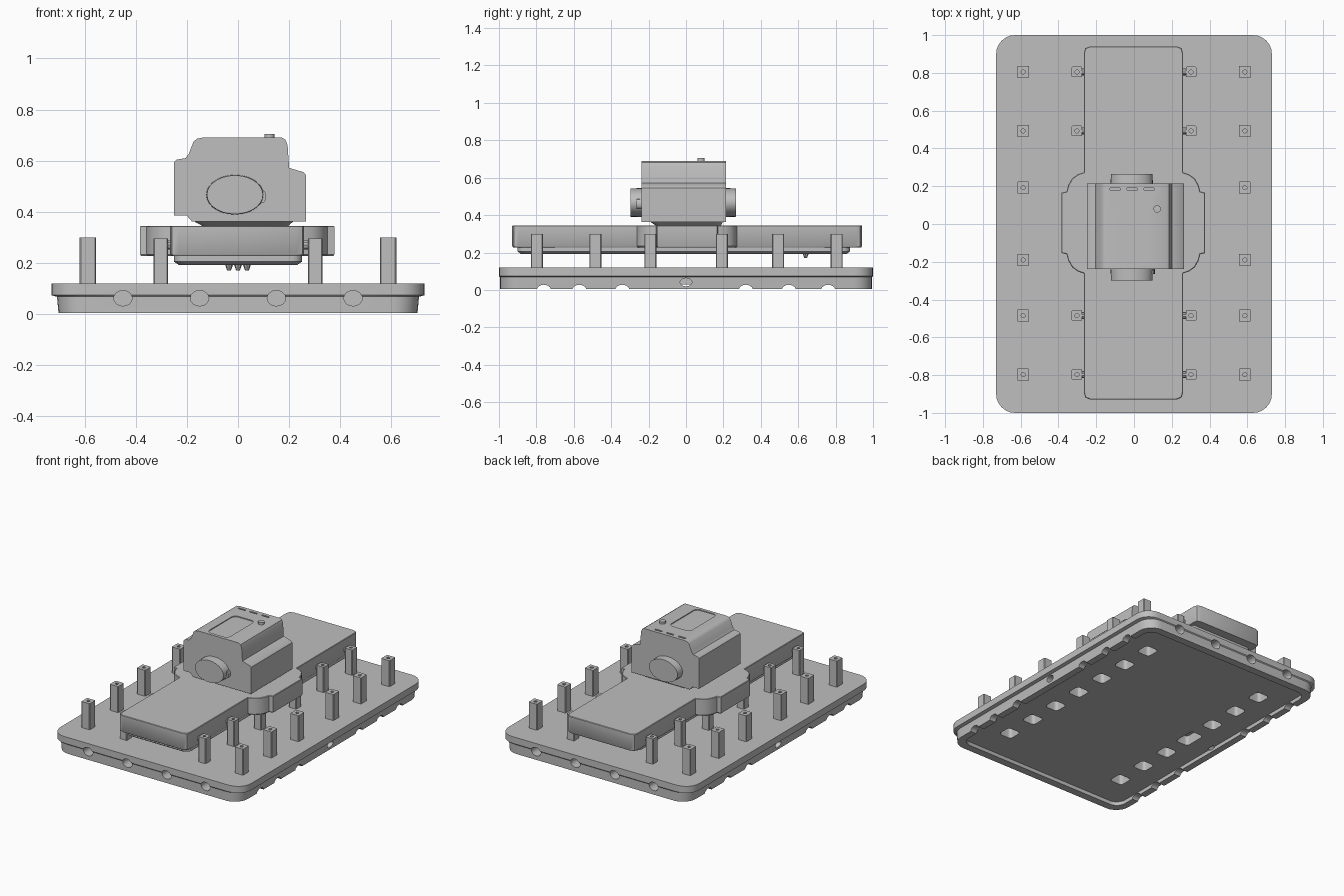
import bpy
import bmesh
from math import sin, cos, pi

cube = bpy.data.objects.get("Cube")
if cube:
    bpy.data.objects.remove(cube)

grey = bpy.data.materials.new("plain grey")
grey.use_nodes = True
GREY = (0.52, 0.52, 0.52, 1)
grey.diffuse_color = GREY
grey.node_tree.nodes["Principled BSDF"].inputs["Base Color"].default_value = GREY


def stack(name, rings):
    """Closed solid through matching rings of points."""
    bm = bmesh.new()
    loops = [[bm.verts.new(p) for p in ring] for ring in rings]
    n = len(loops[0])
    for a, b in zip(loops, loops[1:]):
        for i in range(n):
            j = (i + 1) % n
            bm.faces.new((a[i], a[j], b[j], b[i]))
    bm.faces.new(loops[0][::-1])
    bm.faces.new(loops[-1])
    bmesh.ops.recalc_face_normals(bm, faces=bm.faces)
    mesh = bpy.data.meshes.new(name)
    bm.to_mesh(mesh)
    bm.free()
    mesh.materials.append(grey)
    ob = bpy.data.objects.new(name, mesh)
    bpy.context.collection.objects.link(ob)
    return ob


def rounded(hx, hy, r, z, cx=0, cy=0, n=6):
    """Rounded rectangle ring at height z."""
    pts = []
    for k, (sx, sy) in enumerate([(1, 1), (-1, 1), (-1, -1), (1, -1)]):
        for i in range(n + 1):
            a = (k + i / n) * pi / 2
            pts.append((cx + sx * (hx - r) + r * cos(a), cy + sy * (hy - r) + r * sin(a), z))
    return pts


def oval(axis, start, end, u, v, ru, rv, name, n=24, taper=1):
    """Elliptic cylinder along an axis, u and v being the other two axes."""
    rings = []
    for t, s in ((start, 1), (end, taper)):
        ring = []
        for i in range(n):
            p = [u + s * ru * cos(2 * pi * i / n), v + s * rv * sin(2 * pi * i / n)]
            p.insert("xyz".index(axis), t)
            ring.append(p)
        rings.append(ring)
    return stack(name, rings)


def cut(ob, cutters):
    bpy.context.view_layer.objects.active = ob
    for c in cutters:
        mod = ob.modifiers.new("cut", "BOOLEAN")
        mod.object, mod.operation, mod.solver = c, "DIFFERENCE", "EXACT"
        bpy.ops.object.modifier_apply(modifier=mod.name)
        bpy.data.objects.remove(c)


def smooth(ob, angle=0.6):
    bpy.ops.object.select_all(action="DESELECT")
    ob.select_set(True)
    bpy.context.view_layer.objects.active = ob
    bpy.ops.object.shade_smooth_by_angle(angle=angle)


# Base tray: nearly upright skirt under an overhanging lip
tray = stack("base_tray", [rounded(0.73 - dx, 1 - dy, 0.1, z) for dx, dy, z in
                           ((0.028, 0.006, 0.004), (0.022, 0.005, 0.068), (0, 0, 0.074), (0, 0, 0.12))])

# Shallow hollow underside, deep sockets, edge notches and wall holes
cutters = [stack("recess", [rounded(0.655, 0.94, 0.07, z) for z in (-0.1, 0.03)])]
for sx in (-1, 1):
    for k in range(-3, 4):
        length = 0.08 if k == 0 and sx < 0 else 0.05
        cutters.append(stack("socket", [rounded(0.05, length, 0.022, 0.02, sx * 0.465, k * 0.23),
                                        rounded(0.044, length - 0.006, 0.02, 0.095, sx * 0.465, k * 0.23)]))
    for y in (-0.76, -0.57, -0.34, 0.32, 0.55, 0.76):
        cutters.append(oval("x", sx * 0.6, sx * 0.8, y, 0, 0.038, 0.028, "notch", 12))
    cutters.append(oval("x", sx * 0.64, sx * 0.8, 0, 0.041, 0.032, 0.022, "side_hole", 16))
    for x in (-0.45, -0.15, 0.15, 0.45):
        cutters.append(oval("y", sx * 0.92, sx * 1.1, x, 0.062, 0.036, 0.03, "end_hole", 16))
cut(tray, cutters)
smooth(tray)

# Two rows of outer posts and two rows of inner posts
ROWS = (-0.797, -0.485, -0.19, 0.192, 0.493, 0.805)


def post(name, x, y, half, top):
    ob = stack(name, [rounded(half, half, 0.004, z, x, y, 1) for z in (0.11, top)])
    if top > 0.25:
        cut(ob, [oval("z", top - 0.015, top + 0.02, x, y, 0.011, 0.011, "dimple", 10)])


for side, sx in (("right", -1), ("left", 1)):
    for i, y in enumerate(ROWS):
        post(f"outer_post_{side}_{i}", sx * 0.587, y, 0.032, 0.3)
        under_wing = abs(y) < 0.3
        post(f"inner_post_{side}_{i}", sx * 0.302, y, 0.028, 0.25 if under_wing else 0.295)
        # Peg joining a free inner post to the deck
        if not under_wing:
            oval("x", sx * 0.25, sx * 0.28, y, 0.27, 0.018, 0.018, f"peg_{side}_{i}", 10)

# Deck with rounded wings at its middle
QUARTER = [(0.38, 0.16), (0.354, 0.166), (0.345, 0.2), (0.325, 0.235), (0.295, 0.257), (0.262, 0.268),
           (0.262, 0.9), (0.255, 0.925), (0.23, 0.935)]


def deck_ring(z, inset=0):
    q = [(x - inset, y - inset) for x, y in QUARTER]
    ring = q + [(-x, y) for x, y in q[::-1]]
    ring += [(-x, -y) for x, y in ring]
    return [(x - 0.003, y + 0.006, z) for x, y in ring]


smooth(stack("deck", [deck_ring(0.228, 0.004), deck_ring(0.234), deck_ring(0.342), deck_ring(0.345, 0.003)]))
smooth(stack("deck_underside", [rounded(0.23, 0.87, 0.04, 0.192, 0, -0.012),
                                rounded(0.25, 0.888, 0.04, 0.205, 0, -0.012),
                                rounded(0.25, 0.888, 0.04, 0.24, 0, -0.012)]))
for x in (-0.035, 0, 0.035):
    oval("z", 0.2, 0.17, x, 0.64, 0.018, 0.018, "underside_pin", 8, 0.4)

# Machine housing on a tapered foot
smooth(stack("housing_foot", [rounded(0.16, 0.17, 0.03, 0.34, 0.03, 0.015),
                              rounded(0.205, 0.2, 0.03, 0.37, 0.02, 0.0)]))
PROFILE = [(-0.25, 0.385), (-0.25, 0.595), (-0.24, 0.604), (-0.205, 0.61), (-0.192, 0.628), (-0.174, 0.675),
           (-0.16, 0.686), (-0.14, 0.69), (0.172, 0.69), (0.186, 0.682), (0.194, 0.66), (0.2, 0.572),
           (0.256, 0.555), (0.265, 0.545), (0.265, 0.362), (-0.18, 0.362), (-0.2, 0.385)]
housing = stack("housing", [[(x, y, z) for x, z in PROFILE] for y in (-0.237, 0.215)])
cut(housing, [stack("panel_cut", [rounded(0.08, 0.15, 0.03, z, -0.008, -0.065) for z in (0.684, 0.72)])]
    + [stack("slot_cut", [rounded(0.028, 0.006, 0.004, z, x, 0.185, 2) for z in (0.682, 0.72)])
       for x in (-0.1, -0.01, 0.08)])
smooth(housing)

# Oval end caps, side nub and top knob
for name, a, b in (("front_cap", -0.22, -0.298), ("back_cap", 0.2, 0.266)):
    smooth(oval("y", a, b, -0.012, 0.467, 0.113, 0.078, name, 28, 0.97))
smooth(oval("y", -0.23, -0.265, 0.094, 0.46, 0.016, 0.026, "cap_nub", 12))
smooth(oval("z", 0.68, 0.705, 0.123, 0.08, 0.02, 0.02, "top_knob", 14))
